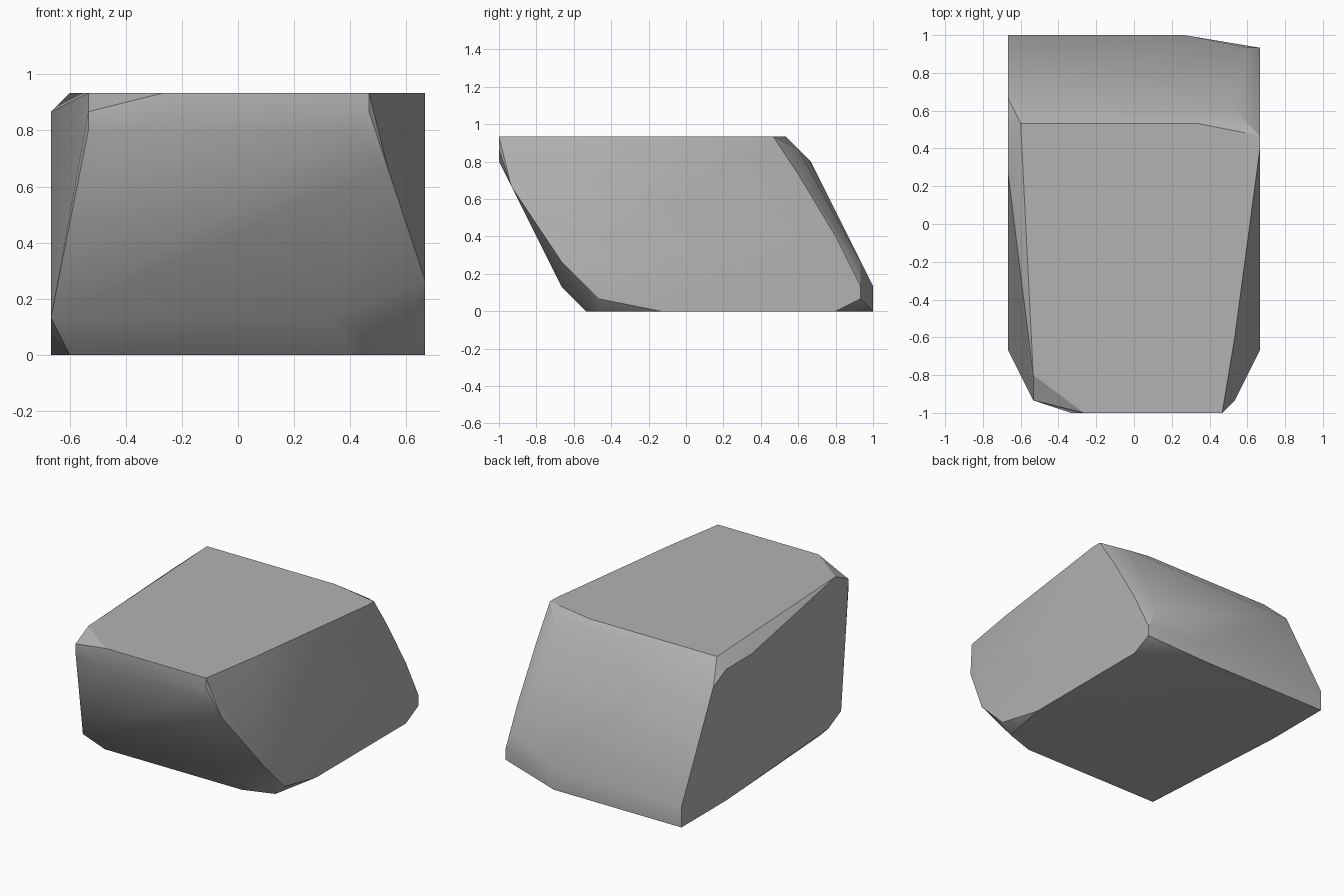
import bpy
import bmesh
import math
from mathutils import Matrix

default_cube = bpy.data.objects.get("Cube")
if default_cube:
    bpy.data.objects.remove(default_cube, do_unlink=True)

UNIT = 1 / 15  # the rock's corners sit on a coarse grid of this step


def flank(x, profile):
    """Corners of an upright side face, given as (y, z) pairs."""
    return [(x, y, z) for y, z in profile]


def level(z, outline):
    """Corners of a horizontal face, given as (x, y) pairs."""
    return [(x, y, z) for x, y in outline]


corners = []
# Upright side faces
corners += flank(10, [(-10, 4), (-7, 1), (-2, 0), (12, 0), (14, 1), (14, 2),
                      (12, 6), (9, 11), (7, 14), (6, 14)])
corners += flank(-10, [(-10, 2), (-8, 1), (8, 0), (15, 0), (15, 2), (14, 4),
                       (10, 12), (8, 13), (4, 13)])
# Flat top and flat base
corners += level(14, [(-9, 8), (-8, -12), (-4, -15), (7, -15), (8, -9), (5, 8)])
corners += level(0, [(-9, -8), (-5, -8), (6, -8), (9, -7), (4, 15)])
# Leaning front with its chipped corners
corners += [(-8, -14, 13), (-8, -14, 12), (-5, -15, 12), (6, -15, 12),
            (7, -15, 13), (8, -14, 10), (5, -10, 2)]
# Sloping back with its worn edges
corners += [(-8, 9, 13), (8, 9, 13), (9, 9, 12), (9, 14, 4), (4, 15, 2)]

# Wrap the corners in a convex shell and merge its flat facets
bm = bmesh.new()
for corner in corners:
    bm.verts.new(corner)
hull = bmesh.ops.convex_hull(bm, input=bm.verts)
loose = {v for v in hull["geom_interior"] + hull["geom_unused"]
         if isinstance(v, bmesh.types.BMVert)}
bmesh.ops.delete(bm, geom=list(loose), context="VERTS")
bmesh.ops.dissolve_limit(bm, angle_limit=math.radians(0.5),
                         verts=bm.verts, edges=bm.edges)
bmesh.ops.recalc_face_normals(bm, faces=bm.faces)
bmesh.ops.transform(bm, matrix=Matrix.Scale(UNIT, 4), verts=bm.verts)
mesh = bpy.data.meshes.new("rock")
bm.to_mesh(mesh)
bm.free()

rock = bpy.data.objects.new("rock", mesh)
bpy.context.collection.objects.link(rock)

# Plain grey stone
stone = bpy.data.materials.new("stone_grey")
stone.use_nodes = True
grey = (0.45, 0.45, 0.45, 1)
stone.diffuse_color = grey
stone.node_tree.nodes["Principled BSDF"].inputs["Base Color"].default_value = grey
mesh.materials.append(stone)

# Soft worn facets, crisp breaks
bpy.ops.object.select_all(action="DESELECT")
rock.select_set(True)
bpy.context.view_layer.objects.active = rock
bpy.ops.object.shade_smooth_by_angle(angle=math.radians(30))
